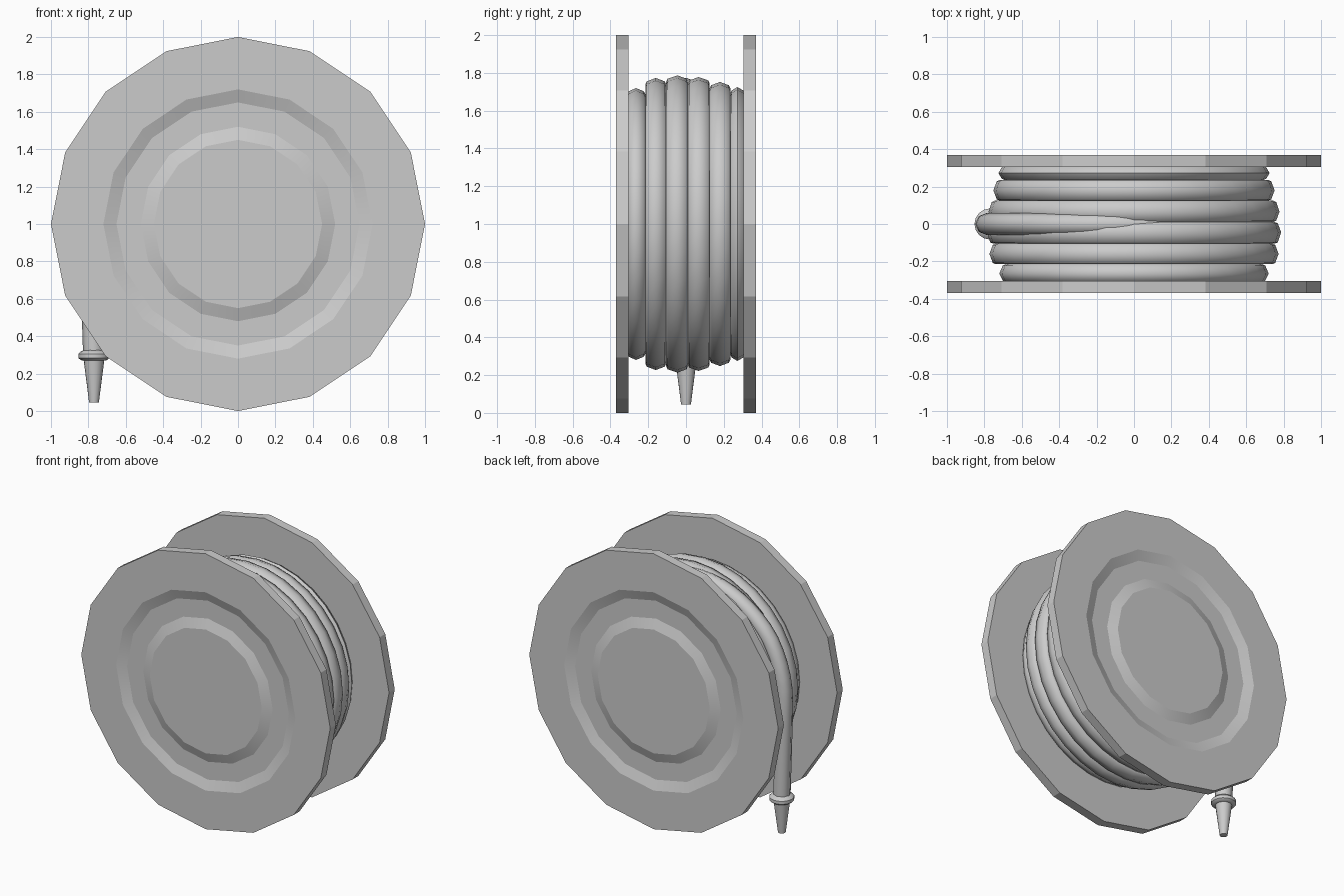
import bpy, bmesh
from math import sin, cos, pi, radians
from mathutils import Matrix

if "Cube" in bpy.data.objects:
    bpy.data.objects.remove(bpy.data.objects["Cube"])


def lathe(name, profile, sides, matrix, sharp):
    """Revolve (radius, height) points about local z; radius 0 makes a pole."""
    bm = bmesh.new()
    rings = []
    for r, h in profile:
        if r == 0:
            rings.append([bm.verts.new((0, 0, h))] * sides)
        else:
            rings.append([bm.verts.new((r * cos(2 * pi * i / sides), r * sin(2 * pi * i / sides), h))
                          for i in range(sides)])
    for a, b in zip(rings, rings[1:]):
        for i in range(sides):
            j = (i + 1) % sides
            corners = list(dict.fromkeys((a[i], a[j], b[j], b[i])))
            bm.faces.new(corners)
    bmesh.ops.transform(bm, matrix=matrix, verts=bm.verts)
    bmesh.ops.recalc_face_normals(bm, faces=bm.faces)
    for f in bm.faces:
        f.smooth = True
    for e in bm.edges:
        e.smooth = not (e.is_manifold and e.calc_face_angle() > radians(sharp))
    mesh = bpy.data.meshes.new(name)
    bm.to_mesh(mesh)
    bm.free()
    ob = bpy.data.objects.new(name, mesh)
    bpy.context.collection.objects.link(ob)
    return ob


AXLE = Matrix.Translation((0, 0, 1)) @ Matrix.Rotation(pi / 2, 4, 'X')   # local z -> -y

# Side flanges with a shallow ring groove on the outer face
flange = [(0, .305), (1, .305), (1, .37), (.72, .37), (.65, .345),
          (.52, .345), (.45, .37), (0, .37)]
lathe("front_flange", flange, 16, AXLE, 20)
lathe("back_flange", [(r, -h) for r, h in flange], 16, AXLE, 20)

# Wound hose: one bulge per turn, (centre y, outer radius, left edge, right edge)
turns = [(-.265, .72, -.31, -.215), (-.16, .773, -.215, -.105), (-.045, .787, -.105, .01),
         (.066, .778, .01, .125), (.18, .752, .125, .235), (.272, .725, .235, .31)]
coil = [(.6, .31)]
for y, r, y0, y1 in turns:
    coil += [(r - .034, -y0), (r - .018, -y0 - .007), (r, -y), (r - .018, -y1 + .007), (r - .034, -y1)]
coil.append((.6, -.31))
lathe("hose_coil", coil, 32, AXLE, 60)

# Loose hose end: lifts off the coil at the top and hangs down on the left
path = []
for i in range(17):
    t = i / 16
    a = radians(80 + 100 * t)
    r = .70 + .09 * min(1, t * 1.5)
    path.append((r * cos(a), 0, 1 + r * sin(a)))
path += [(-.788, 0, .85), (-.78, 0, .6), (-.77, 0, .29)]
curve = bpy.data.curves.new("hose_end", 'CURVE')
curve.dimensions = '3D'
curve.bevel_depth = .058
curve.bevel_resolution = 2
curve.use_fill_caps = True
spline = curve.splines.new('POLY')
spline.points.add(len(path) - 1)
for p, co in zip(spline.points, path):
    p.co = (*co, 1)
spline.use_smooth = True
bpy.context.collection.objects.link(bpy.data.objects.new("hose_end", curve))

# Nozzle with collar
nozzle = [(0, .045), (.026, .045), (.055, .27), (.07, .272), (.083, .283),
          (.083, .305), (.07, .318), (.055, .325), (0, .325)]
lathe("nozzle", nozzle, 16, Matrix.Translation((-.77, 0, 0)), 35)
